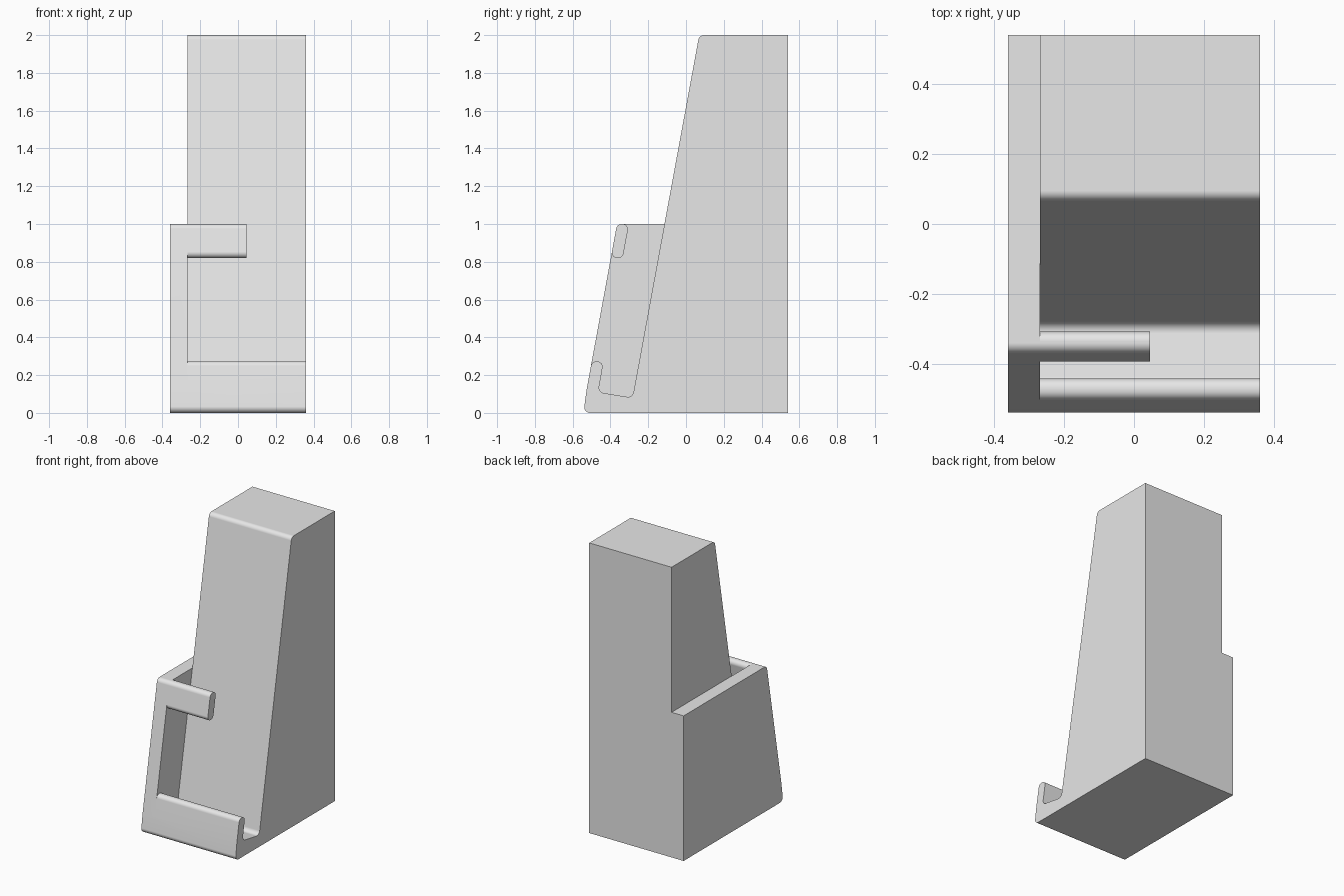
import bpy, bmesh, math
from mathutils import Vector

cube = bpy.data.objects.get("Cube")
if cube:
    bpy.data.objects.remove(cube, do_unlink=True)

RIGHT, INNER, LEFT = -0.36, -0.268, 0.36
BACK, FRONT = 0.54, -0.543
TILT = 0.184          # lean of the rest, in y per unit of height
R = 0.03

grey = bpy.data.materials.new("plain_grey")
grey.use_nodes = True
grey.diffuse_color = (0.8, 0.8, 0.8, 1)
grey.node_tree.nodes["Principled BSDF"].inputs["Base Color"].default_value = (0.8, 0.8, 0.8, 1)


def front_y(z):
    """Leaning outer front surface."""
    return -0.365 - TILT * (1 - z)


def rest_y(z):
    """Leaning surface of the back rest."""
    return 0.07 - TILT * (2 - z)


def fillet(corners, segments=8):
    """Round each (y, z, radius) corner of a closed profile."""
    out = []
    for i, (y, z, r) in enumerate(corners):
        p = Vector((y, z))
        if r == 0:
            out.append(p)
            continue
        a = (Vector(corners[i - 1][:2]) - p).normalized()
        b = (Vector(corners[(i + 1) % len(corners)][:2]) - p).normalized()
        half = a.angle(b) / 2
        centre = p + (a + b).normalized() * (r / math.sin(half))
        start = p + a * (r / math.tan(half)) - centre
        end = p + b * (r / math.tan(half)) - centre
        sweep = math.pi - 2 * half
        for k in range(segments + 1):
            t = k / segments
            out.append(centre + (start * math.sin((1 - t) * sweep)
                                 + end * math.sin(t * sweep)) / math.sin(sweep))
    return out


def extrude(name, corners, x0, x1):
    """Extrude a side profile along x."""
    bm = bmesh.new()
    face = bm.faces.new([bm.verts.new((x0, p.x, p.y)) for p in fillet(corners)])
    res = bmesh.ops.extrude_face_region(bm, geom=[face])
    moved = [v for v in res["geom"] if isinstance(v, bmesh.types.BMVert)]
    bmesh.ops.translate(bm, verts=moved, vec=(x1 - x0, 0, 0))
    bmesh.ops.recalc_face_normals(bm, faces=bm.faces)
    mesh = bpy.data.meshes.new(name)
    bm.to_mesh(mesh)
    bm.free()
    mesh.materials.append(grey)
    obj = bpy.data.objects.new(name, mesh)
    bpy.context.collection.objects.link(obj)
    return obj


# Foot and front knee shared by the body and the side wall
foot = [(BACK, 0, 0), (FRONT, 0, R), (front_y(0.13), 0.13, 0)]

# Wedge body with the tray channel and front lip
stand = extrude("device_stand", foot + [
    (front_y(0.273), 0.273, 0.029), (-0.436, 0.273, 0.029),
    (-0.465, 0.11, R), (rest_y(0.08), 0.08, R),
    (rest_y(2), 2, R), (BACK, 2, 0)], INNER, LEFT)

# Side wall
wall = extrude("side_wall", foot + [(front_y(1), 1, R), (BACK, 1, 0)], RIGHT, INNER)

# Retaining arm reaching across the front from the wall
arm = extrude("retaining_arm", [
    (front_y(0.82), 0.82, 0.028), (front_y(1), 1, R),
    (front_y(1) + 0.063, 1, 0.028), (front_y(0.82) + 0.063, 0.82, 0.028)], INNER, 0.045)

# Fuse the parts into one solid
bpy.ops.object.select_all(action='DESELECT')
stand.select_set(True)
bpy.context.view_layer.objects.active = stand
for part in (wall, arm):
    mod = stand.modifiers.new("fuse", 'BOOLEAN')
    mod.operation, mod.solver, mod.object = 'UNION', 'EXACT', part
    bpy.ops.object.modifier_apply(modifier=mod.name)
    bpy.data.objects.remove(part, do_unlink=True)

# Remove seams between coplanar faces
bm = bmesh.new()
bm.from_mesh(stand.data)
bmesh.ops.remove_doubles(bm, verts=bm.verts, dist=0.0002)
bmesh.ops.dissolve_limit(bm, angle_limit=math.radians(0.5), verts=bm.verts, edges=bm.edges)
bm.to_mesh(stand.data)
bm.free()

# Smooth fillets, flat panels
bpy.ops.object.shade_smooth_by_angle(angle=math.radians(30))
weighted = stand.modifiers.new("flat_panels", 'WEIGHTED_NORMAL')
weighted.keep_sharp = True
